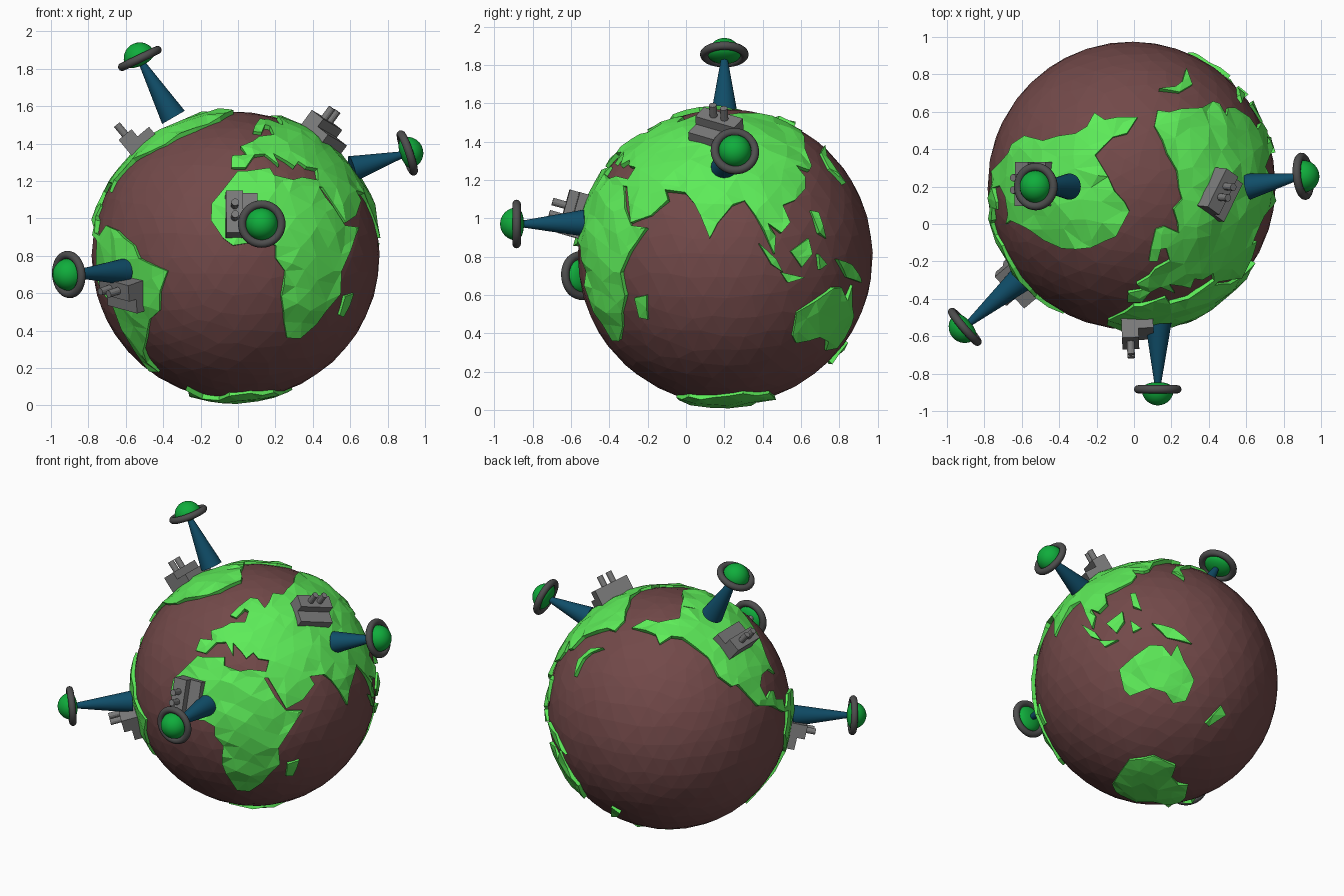
import bpy, bmesh, math, random
from mathutils import Vector, Matrix
from mathutils.geometry import delaunay_2d_cdt

if "Cube" in bpy.data.objects:
    bpy.data.objects.remove(bpy.data.objects["Cube"])

random.seed(4)
C = Vector((-0.013, 0.205, 0.8))   # globe centre
R = 0.77
FRONT = -7                         # longitude facing the front


def material(name, rgb):
    m = bpy.data.materials.new(name)
    m.diffuse_color = (*rgb, 1)
    m.use_nodes = True
    m.node_tree.nodes["Principled BSDF"].inputs["Base Color"].default_value = m.diffuse_color
    return m


BROWN = material("ocean_brown", (0.17, 0.067, 0.067))
GREEN = material("land_green", (0.11, 0.84, 0.1))
BLUE = material("beam_blue", (0.005, 0.075, 0.14))
DOME = material("dome_green", (0.005, 0.42, 0.045))
DARK = material("ring_grey", (0.075, 0.075, 0.075))
GREY = material("factory_grey", (0.2, 0.2, 0.2))


def finish(name, mat, smooth=False):
    ob = bpy.context.object
    ob.name = name
    ob.data.materials.append(mat)
    if smooth:
        bpy.ops.object.shade_smooth_by_angle(angle=math.radians(40))
    return ob


def from_bmesh(name, bm, mat):
    me = bpy.data.meshes.new(name)
    bm.to_mesh(me)
    bm.free()
    me.materials.append(mat)
    ob = bpy.data.objects.new(name, me)
    bpy.context.collection.objects.link(ob)
    return ob


# ---- ocean ball, flat facets
bpy.ops.mesh.primitive_ico_sphere_add(subdivisions=4, radius=R, location=C)
ocean = finish("ocean_ball", BROWN)
for v in ocean.data.vertices:
    j = Vector([random.uniform(-0.02, 0.02) for _ in range(3)])
    v.co = (v.co + j).normalized() * R


def direction(lon, lat):
    o, l = math.radians(lon - FRONT), math.radians(lat)
    return Vector((math.cos(l) * math.sin(o), -math.cos(l) * math.cos(o), math.sin(l)))


# even scatter of inland points over the whole ball
SCATTER = []
for i in range(800):
    z = 1 - (2 * i + 1) / 800
    a = i * 2.399963
    s = math.sqrt(1 - z * z)
    p = Vector((s * math.cos(a), s * math.sin(a), z))
    SCATTER.append((p + Vector([random.uniform(-0.03, 0.03) for _ in range(3)])).normalized())


def land(name, coast):
    """Triangulate a coastline (lon, lat) and wrap it on the ball as a raised shell."""
    dirs = [direction(*c) for c in coast]
    mid = sum(dirs, Vector()).normalized()
    u = mid.orthogonal().normalized()
    w = mid.cross(u)

    def flat(d):
        t = Vector((d.dot(u), d.dot(w)))
        return t.normalized() * mid.angle(d) if t.length > 1e-6 else t

    ring = []
    for a, b in zip(dirs, dirs[1:] + dirs[:1]):
        n = max(1, round(a.angle(b) / 0.11))
        ring += [flat(a.lerp(b, k / n).normalized()) for k in range(n)]
    inner = [flat(p) for p in SCATTER if mid.angle(p) < 2.4]
    inner = [p for p in inner if min((p - q).length for q in ring) > 0.045]
    vs, _, fs, *_ = delaunay_2d_cdt(ring + inner, [], [list(range(len(ring)))], 1, 1e-5)
    bm = bmesh.new()
    verts = []
    for p in vs:
        a = p.length
        d = mid * math.cos(a) + (u * p.x + w * p.y) * (math.sin(a) / max(a, 1e-6))
        verts.append(bm.verts.new(C + d * (R + random.uniform(0.008, 0.028))))
    for f in fs:
        bm.faces.new([verts[i] for i in f])
    bmesh.ops.delete(bm, geom=[v for v in bm.verts if not v.link_faces], context='VERTS')
    rim = [e for e in bm.edges if e.is_boundary]
    out = bmesh.ops.extrude_edge_only(bm, edges=rim)["geom"]
    for v in out:
        if isinstance(v, bmesh.types.BMVert):
            v.co = C + (v.co - C).normalized() * (R - 0.02)
    return from_bmesh(name, bm, GREEN)


# ---- coastlines
south_west = [(-6, 35), (-10, 30), (-17, 21), (-17, 14), (-12, 7), (-8, 4), (4, 6), (9, 4), (9, -1),
              (13, -6), (12, -16), (15, -27), (18, -34), (25, -34), (32, -28), (35, -22), (40, -15),
              (39, -6), (44, 2), (51, 11), (43, 12), (38, 19), (33, 28)]
south_east = [(35, 28), (39, 21), (43, 13), (52, 16), (59, 22), (57, 26), (66, 25), (70, 21), (73, 16),
              (77, 7), (80, 13), (86, 20), (91, 22), (95, 16), (98, 10), (102, 1), (103, 8), (100, 13),
              (105, 9), (109, 13), (107, 20), (113, 22), (120, 27), (122, 32), (119, 37), (126, 35),
              (129, 37), (131, 45), (140, 52), (146, 56), (154, 57)]
north = [(152, 64), (139, 68), (125, 71), (101, 71), (80, 71), (68, 69), (54, 71), (44, 66), (38, 63),
         (32, 69), (22, 70), (10, 63), (6, 58), (12, 57), (18, 62), (22, 61), (20, 55), (9, 54), (4, 51),
         (-4, 48), (-1, 44), (-9, 43), (-9, 37), (-2, 37), (3, 43), (9, 44), (15, 38), (14, 44), (20, 40),
         (23, 37), (27, 40), (30, 37), (36, 36), (34, 31), (25, 32), (20, 31), (11, 33), (10, 37), (-2, 35)]
land("east_continent", south_west + south_east + north)

west_north = [(168, 62), (178, 69), (-166, 69), (-137, 71), (-118, 80), (-80, 83), (-30, 83), (-12, 80),
              (-24, 69), (-40, 60), (-55, 50), (-65, 45), (-74, 41), (-81, 31), (-80, 26), (-84, 30),
              (-92, 30), (-97, 26), (-96, 19), (-90, 21), (-87, 20), (-88, 16), (-83, 14), (-82, 9), (-77, 8)]
west_south = [(-72, 12), (-62, 10), (-51, 4), (-48, -1), (-35, -6), (-39, -14), (-41, -22), (-48, -26),
              (-54, -34), (-62, -40), (-66, -46), (-68, -53), (-74, -51), (-73, -40), (-71, -30),
              (-70, -19), (-76, -14), (-81, -5), (-79, 1), (-78, 6)]
west_back = [(-84, 8), (-92, 14), (-103, 18), (-107, 24), (-112, 31), (-116, 31), (-122, 37), (-124, 47),
             (-131, 53), (-140, 59), (-150, 60), (-160, 56), (-165, 61), (-175, 62)]
land("west_continent", west_north + west_south + west_back)

land("southern_continent", [(114, -22), (122, -17), (130, -12), (136, -12), (140, -17), (143, -11), (147, -19),
                            (153, -27), (150, -37), (143, -39), (138, -34), (130, -32), (118, -35), (115, -32)])
land("polar_continent", [(-60, -65), (-62, -74), (-40, -78), (-15, -72), (10, -70), (40, -69), (70, -70),
                         (100, -66), (130, -66), (160, -70), (170, -78), (-160, -79), (-140, -75), (-100, -73)])
islands = [
    [(44, -16), (50, -15), (48, -25), (44, -24)],
    [(157, 47), (146, 44), (142, 36), (148, 29), (147, 38), (149, 42)],
    [(109, 2), (117, 7), (118, 1), (114, -4)],
    [(96, 5), (103, -1), (106, -6), (101, -3)],
    [(105, -6), (115, -8), (108, -10)],
    [(121, 1), (126, -3), (122, -5)],
    [(131, -1), (141, -3), (150, -10), (138, -8)],
    [(120, 18), (123, 17), (126, 7), (122, 9)],
    [(173, -35), (178, -38), (171, -46), (167, -45)],
]
for i, coast in enumerate(islands):
    land(f"island_{i + 1}", coast)


# ---- flying saucers with their beams
def saucer(i, pos, normal, base):
    pos, normal, base = Vector(pos), Vector(normal).normalized(), Vector(base)
    rot = normal.to_track_quat('Z', 'Y').to_euler()
    bpy.ops.mesh.primitive_torus_add(major_radius=0.105, minor_radius=0.022, major_segments=40,
                                     minor_segments=12, location=pos, rotation=rot)
    finish(f"saucer_ring_{i}", DARK, True)
    bpy.ops.mesh.primitive_uv_sphere_add(segments=32, ring_count=16, radius=0.086, location=pos, rotation=rot)
    dome = finish(f"saucer_dome_{i}", DOME, True)
    for v in dome.data.vertices:      # shallow underside
        if v.co.z < 0:
            v.co.z *= 0.45
    tip = pos - normal * 0.03
    axis = tip - base
    bpy.ops.mesh.primitive_cone_add(vertices=32, radius1=0.07, radius2=0.018, depth=axis.length,
                                    location=(tip + base) / 2,
                                    rotation=axis.to_track_quat('Z', 'Y').to_euler())
    finish(f"saucer_beam_{i}", BLUE, True)


saucer(1, (-0.525, 0.2, 1.855), (-0.43, 0, 0.9), (-0.345, 0.2, 1.54))
saucer(2, (-0.905, -0.55, 0.70), (-0.76, -0.645, -0.07), (-0.61, -0.30, 0.715))
saucer(3, (0.127, -0.884, 0.97), (0, -1, 0), (0.13, -0.53, 0.975))
saucer(4, (0.905, 0.255, 1.35), (0.94, 0.1, 0.32), (0.61, 0.2, 1.265))


# ---- factories: slab, raised block on one side, two chimneys
def factory(i, normal, along, side):
    n = Vector(normal).normalized()
    u = Vector(along)
    u = (u - n * u.dot(n)).normalized()
    v = Vector(side)
    v = (n.cross(u) if n.cross(u).dot(v) > 0 else -n.cross(u))
    flip = u.cross(v).dot(n) < 0
    if flip:
        u = -u
    frame = Matrix.Translation(C + n * R) @ Matrix((u, v, n)).transposed().to_4x4()
    bm = bmesh.new()
    for cy, sy, z0, z1 in ((0, 0.17, -0.05, 0.055), (0.04, 0.09, 0.0, 0.105)):
        m = Matrix.Translation((0, cy, (z0 + z1) / 2)) @ Matrix.Diagonal((0.235, sy, z1 - z0, 1))
        bmesh.ops.create_cube(bm, size=1, matrix=m)
    for x in (-0.033, 0.033):
        bmesh.ops.create_cone(bm, cap_ends=True, segments=12, radius1=0.02, radius2=0.02, depth=0.1,
                              matrix=Matrix.Translation((x, 0.04, 0.125)))
    bm.transform(frame)
    from_bmesh(f"factory_{i}", bm, GREY)


factory(1, (-0.64, 0.01, 0.77), (0, 1, 0), (-0.77, 0, -0.64))
factory(2, (-0.74, -0.625, -0.25), (0.645, -0.764, -0.2), (0, 0, 1))
factory(3, (0.04, -0.96, 0.27), (0, 0, 1), (-1, 0, 0))
factory(4, (0.59, -0.06, 0.805), (0.44, 0.9, -0.27), (-0.8, 0, 0.59))
